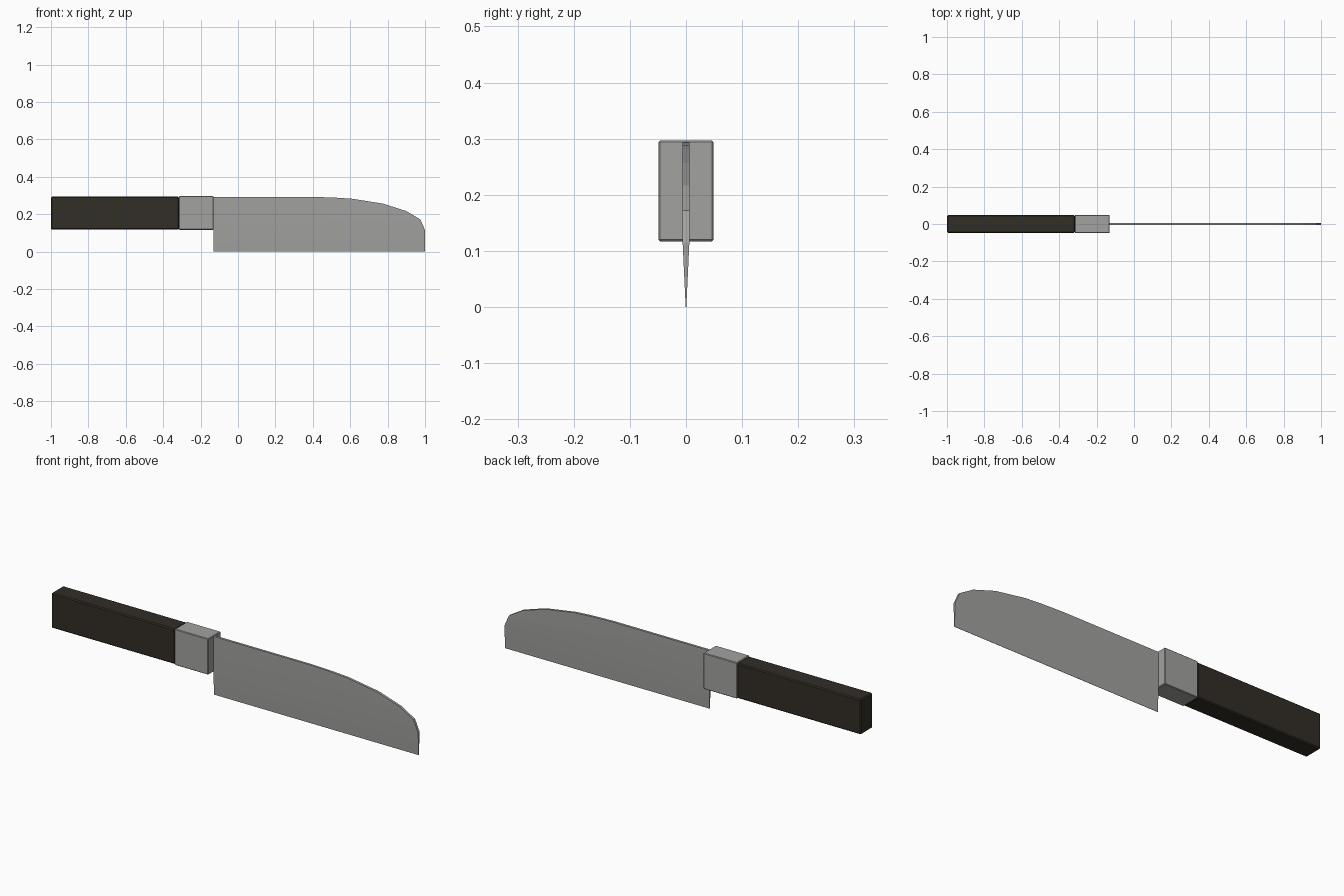
import bpy, bmesh, math

if "Cube" in bpy.data.objects:
    bpy.data.objects.remove(bpy.data.objects["Cube"])


def material(name, color):
    m = bpy.data.materials.new(name)
    m.diffuse_color = color
    m.use_nodes = True
    m.node_tree.nodes["Principled BSDF"].inputs["Base Color"].default_value = m.diffuse_color
    return m


def finish(name, bm, mat):
    bmesh.ops.recalc_face_normals(bm, faces=bm.faces)
    me = bpy.data.meshes.new(name)
    bm.to_mesh(me)
    bm.free()
    ob = bpy.data.objects.new(name, me)
    bpy.context.collection.objects.link(ob)
    me.materials.append(mat)
    return ob


def box(name, x0, x1, half_y, z0, z1, bevel, mat):
    bm = bmesh.new()
    bmesh.ops.create_cube(bm, size=1)
    for v in bm.verts:
        v.co.x = x0 if v.co.x < 0 else x1
        v.co.y *= 2 * half_y
        v.co.z = z0 if v.co.z < 0 else z1
    bmesh.ops.bevel(bm, geom=bm.edges[:], offset=bevel, segments=1,
                    profile=0.5, affect='EDGES')
    return finish(name, bm, mat)


dark = material("dark_wood", (0.032, 0.026, 0.019, 1))
steel = material("steel", (0.36, 0.36, 0.35, 1))

# Handle and metal bolster
box("handle", -1.0, -0.315, 0.047, 0.119, 0.294, 0.005, dark)
box("bolster", -0.316, -0.13, 0.049, 0.117, 0.297, 0.003, steel)

# Blade: flat body with a curved spine, tapering to a thin edge at z = 0
HEEL, BEVEL_Z, HALF, EDGE = -0.132, 0.115, 0.006, 0.0006
outline = [(HEEL, 0.0), (HEEL, BEVEL_Z), (HEEL, 0.293), (0.40, 0.293),
           (0.52, 0.289), (0.61, 0.283), (0.775, 0.257), (0.90, 0.217),
           (0.975, 0.172), (1.0, BEVEL_Z), (1.0, 0.0)]
bm = bmesh.new()
left, right = [[bm.verts.new((x, s * (HALF if z > 0 else EDGE), z))
                for x, z in outline] for s in (-1, 1)]
for side in (left, right):
    bm.faces.new(side[1:-1])
    bm.faces.new((side[0], side[1], side[-2], side[-1]))
for i in range(len(outline)):
    j = (i + 1) % len(outline)
    bm.faces.new((left[i], left[j], right[j], right[i]))
blade = finish("blade", bm, steel)
bpy.context.view_layer.objects.active = blade
blade.select_set(True)
bpy.ops.object.shade_smooth_by_angle(angle=math.radians(5))
